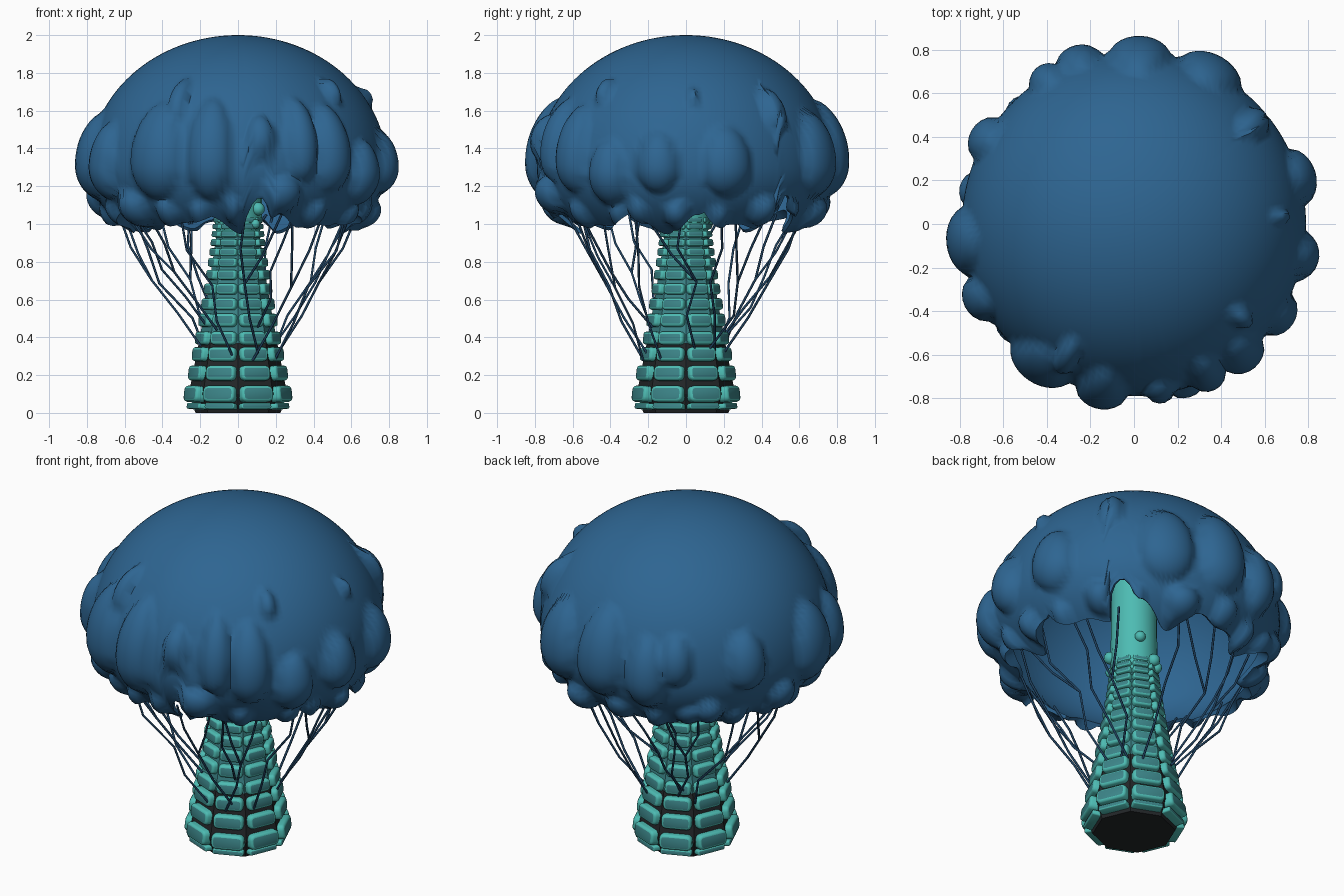
import bpy, bmesh, math, random
from mathutils import Vector, Matrix

if "Cube" in bpy.data.objects:
    bpy.data.objects.remove(bpy.data.objects["Cube"])

random.seed(4)
rad = math.radians


def mat(name, rgb):
    m = bpy.data.materials.new(name)
    m.diffuse_color = (*rgb, 1)
    m.use_nodes = True
    m.node_tree.nodes["Principled BSDF"].inputs["Base Color"].default_value = m.diffuse_color
    return m


BLUE = mat("cap blue", (0.027, 0.13, 0.285))
NAVY = mat("string navy", (0.014, 0.055, 0.12))
LIGHT = mat("light teal", (0.075, 0.50, 0.45))
TEAL = mat("dark teal", (0.045, 0.235, 0.25))
BLACK = mat("charcoal", (0.017, 0.02, 0.022))


def make(name, bm, mats, angle=40):
    bmesh.ops.recalc_face_normals(bm, faces=bm.faces)
    me = bpy.data.meshes.new(name)
    bm.to_mesh(me)
    bm.free()
    for m in mats:
        me.materials.append(m)
    me.polygons.foreach_set("use_smooth", [True] * len(me.polygons))
    me.set_sharp_from_angle(angle=rad(angle))
    ob = bpy.data.objects.new(name, me)
    bpy.context.collection.objects.link(ob)
    return ob


def lathe(bm, profile, n):
    rings = [[bm.verts.new((r * math.cos(2 * math.pi * i / n), r * math.sin(2 * math.pi * i / n), z))
              for i in range(n)] for r, z in profile]
    for a, b in zip(rings, rings[1:]):
        for i in range(n):
            j = (i + 1) % n
            bm.faces.new((a[i], a[j], b[j], b[i]))
    bm.faces.new(rings[0])
    bm.faces.new(rings[-1])


# Cap surface: two half ellipsoids joined at z = 1.3
def cap_point(az, phi, off=0.0):
    b = 0.7 if phi < math.pi / 2 else 0.5
    r = 0.79 + off
    return Vector((r * math.sin(phi) * math.cos(az), r * math.sin(phi) * math.sin(az),
                   1.3 + (b + off) * math.cos(phi)))


def phi_at(z):
    return math.acos((z - 1.3) / (0.7 if z > 1.3 else 0.5))


def wrap(d):
    return (d + math.pi) % (2 * math.pi) - math.pi


def rim_z(az):
    z = 1.005 + 0.035 * math.sin(9 * az) + 0.025 * math.sin(14 * az + 1)
    for centre, width, top in ((-81, 5, 1.14), (45, 6, 1.15), (8, 4, 1.06)):
        d = abs(math.degrees(wrap(az - rad(centre))))
        if d < width:
            z = max(z, top - 0.1 * (d / width) ** 2)
    return z


# Swellings on the cap: azimuth, height, half width, half height
BUMPS = [(-117, 1.65, .06, .12), (-124, 1.36, .14, .25), (-101, 1.37, .11, .26), (-81, 1.46, .07, .1),
         (-64, 1.44, .08, .2), (-50, 1.38, .1, .22), (-153, 1.35, .09, .16), (-41, 1.70, .05, .07),
         (3, 1.67, .03, .05), (40, 1.6, .07, .11), (-11, 1.3, .1, .16), (16, 1.3, .12, .18),
         (63, 1.34, .14, .22), (-4, 1.05, .07, .09), (35, 1.07, .08, .1), (72, 1.06, .1, .1),
         (88, 1.38, .13, .24), (109, 1.3, .1, .2), (121, 1.42, .08, .12), (135, 1.1, .08, .1),
         (150, 1.38, .1, .15), (186, 1.33, .14, .22), (206, 1.3, .1, .2), (-72, 1.15, .1, .12),
         (-32, 1.25, .1, .18), (-140, 1.08, .1, .12), (168, 1.12, .09, .12)]
SWELL = [(rad(a), phi_at(z), hw * 1.08 / 0.76, hh * 1.08 / 0.62, min(0.03 + 0.45 * hw, 0.077))
         for a, z, hw, hh in BUMPS]
# Small lobes along the rim
for i in range(20):
    SWELL.append((rad(i * 18 + random.uniform(-5, 5)), phi_at(random.uniform(1.02, 1.08)),
                  random.uniform(.07, .12), 0.17, 0.045))


def swelling(az, phi):
    best = 0.0
    for a, p, wa, wp, out in SWELL:
        q = 1 - (wrap(az - a) / wa) ** 2 - ((phi - p) / wp) ** 2
        if q > 0:
            best = max(best, out * q ** 0.65)
    return best


# Hollow cap: swollen outer skin, smooth inner skin, ragged rim
bm = bmesh.new()
N, R = 180, 56
skins = []
for inner in (False, True):
    top = bm.verts.new((0, 0, 1.98 if inner else 2.0))
    cols = []
    for i in range(N):
        az = 2 * math.pi * i / N
        end = phi_at(rim_z(az))
        cols.append([bm.verts.new(cap_point(az, p, -0.02 if inner else swelling(az, p)))
                     for p in (end * k / R for k in range(1, R + 1))])
    for i in range(N):
        a, b = cols[i], cols[(i + 1) % N]
        bm.faces.new((top, a[0], b[0]))
        for k in range(R - 1):
            bm.faces.new((a[k], a[k + 1], b[k + 1], b[k]))
    skins.append(cols)
for i in range(N):
    j = (i + 1) % N
    bm.faces.new((skins[0][i][-1], skins[0][j][-1], skins[1][j][-1], skins[1][i][-1]))
make("cap", bm, [BLUE], 55)

# Trunk core: black at the foot, teal above
ROWS = [.035, .10, .21, .31, .395, .49, .575, .655, .73, .795, .85, .90, .945, .985, 1.02]
HEIGHTS = [.03, .085, .08, .075, .07, .07, .062, .058, .052, .046, .04, .036, .032, .028, .026]


def plate_r(z):
    return 0.125 + 0.16 * (max(0.0, 1.08 - z) / 0.98) ** 1.25


bm = bmesh.new()
lathe(bm, [(0.225, 0.0)] + [(plate_r(z) - 0.024, z) for z in (.1, .2, .37, .55, .75, .9, 1.04)], 8)
for f in bm.faces:
    f.material_index = 0 if f.calc_center_median().z < 0.36 else 1
make("trunk_core", bm, [BLACK, TEAL], 20)

# Rows of eight rounded plates
bm = bmesh.new()
for z, h in zip(ROWS, HEIGHTS):
    d = plate_r(z) * 0.975 - (0.03 if z < 0.05 else 0)
    w = 2 * d * math.sin(rad(19))
    for i in range(8):
        part = bmesh.new()
        bmesh.ops.create_cube(part, size=1)
        for v in part.verts:
            v.co = Vector((v.co.x * 0.055, v.co.y * w, v.co.z * h))
        along = [e for e in part.edges if abs(e.verts[0].co.x - e.verts[1].co.x) > 0.01]
        bmesh.ops.bevel(part, geom=along, offset=h * 0.32, segments=3, profile=0.5, affect='EDGES')
        part.normal_update()
        front = [e for f in part.faces if f.normal.x > 0.9 for e in f.edges]
        bmesh.ops.bevel(part, geom=front, offset=min(0.014, h * 0.2), segments=2, profile=0.5, affect='EDGES')
        part.normal_update()
        for f in part.faces:
            f.material_index = 1 if f.normal.x > 0.95 else 0
        part.transform(Matrix.Rotation(rad(22.5 + 45 * i), 4, 'Z')
                       @ Matrix.Translation((d - 0.0275, 0, z)) @ Matrix.Rotation(rad(-6), 4, 'Y'))
        tmp = bpy.data.meshes.new("tmp")
        part.to_mesh(tmp)
        part.free()
        bm.from_mesh(tmp)
        bpy.data.meshes.remove(tmp)
make("trunk_plates", bm, [LIGHT, TEAL], 60)

# Smooth upper trunk running into the cap
bm = bmesh.new()
lathe(bm, [(0.115, 0.95), (0.128, 1.04), (0.125, 1.3), (0.125, 1.9)], 20)
make("upper_trunk", bm, [LIGHT])

# Small beads on the upper trunk
bm = bmesh.new()
for az, z, r in ((-35, 1.08, .035), (-45, 1.0, .025), (65, 1.15, .03), (105, 1.03, .035),
                 (120, 1.0, .03), (200, 1.08, .03)):
    p = Matrix.Translation((0.13 * math.cos(rad(az)), 0.13 * math.sin(rad(az)), z))
    bmesh.ops.create_uvsphere(bm, u_segments=12, v_segments=8, radius=r, matrix=p)
make("trunk_beads", bm, [LIGHT])

# Kinked strings from the rim down to the trunk
cu = bpy.data.curves.new("strings", 'CURVE')
cu.dimensions = '3D'
cu.bevel_depth = 0.0065
cu.bevel_resolution = 1
cu.use_fill_caps = True
cu.materials.append(NAVY)


def strand(points):
    s = cu.splines.new('POLY')
    s.points.add(len(points) - 1)
    for q, p in zip(s.points, points):
        q.co = (*p, 1)


def polar(r, az, z):
    return Vector((r * math.cos(az), r * math.sin(az), z))


for i in range(16):
    a0 = rad(22.5 * i + random.uniform(-7, 7))
    a1 = a0 + rad(random.uniform(-28, 28))
    ze = random.uniform(0.27, 0.48)
    start, end = polar(0.63, a0, 1.05), polar(plate_r(ze) - 0.01, a1, ze)
    pts = [start]
    for t in (0.25, 0.5, 0.75):
        p = start.lerp(end, t)
        out = Vector((p.x, p.y, 0)).normalized()
        pts.append(p + out * random.uniform(0.0, 0.05) + out.cross(Vector((0, 0, 1))) * random.uniform(-.05, .05))
    pts.append(end)
    strand(pts)
    # side branch joining back up to the rim
    if i % 2 == 0:
        up = polar(0.63, a0 + rad(random.choice((-18, 18))), 1.05)
        strand([pts[2], pts[2].lerp(up, 0.5) + Vector((0, 0, -0.03)), up])
ob = bpy.data.objects.new("strings", cu)
bpy.context.collection.objects.link(ob)
